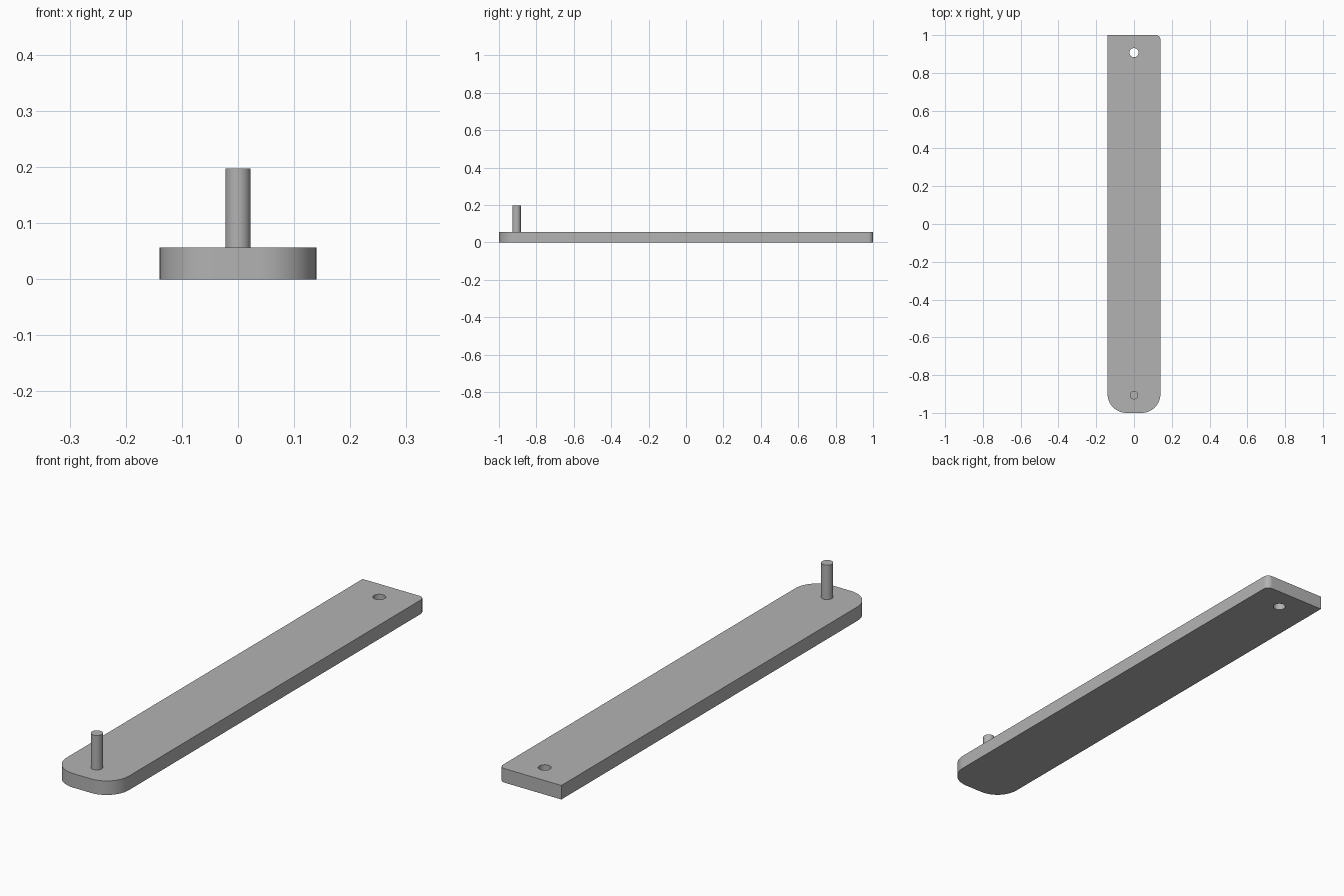
import bpy, bmesh
from math import pi, cos, sin, radians

cube = bpy.data.objects.get("Cube")
if cube:
    bpy.data.objects.remove(cube)

HALF_W, THICK = 0.14, 0.057
PEG_Y, PEG_R, PEG_TOP = -0.906, 0.0225, 0.197
HOLE_Y, HOLE_R = 0.907, 0.024

grey = bpy.data.materials.new("grey")
grey.use_nodes = True
colour = (0.45, 0.45, 0.45, 1)
grey.diffuse_color = colour
grey.node_tree.nodes["Principled BSDF"].inputs["Base Color"].default_value = colour


def finish(bm, name):
    bmesh.ops.recalc_face_normals(bm, faces=bm.faces)
    mesh = bpy.data.meshes.new(name)
    bm.to_mesh(mesh)
    bm.free()
    mesh.materials.append(grey)
    obj = bpy.data.objects.new(name, mesh)
    bpy.context.collection.objects.link(obj)
    return obj


def smooth(obj):
    bpy.ops.object.select_all(action='DESELECT')
    obj.select_set(True)
    bpy.context.view_layer.objects.active = obj
    bpy.ops.object.shade_smooth_by_angle(angle=radians(30))


def cylinder(name, y, radius, z0, z1):
    bm = bmesh.new()
    bmesh.ops.create_cone(bm, cap_ends=True, segments=48, radius1=radius,
                          radius2=radius, depth=z1 - z0)
    bmesh.ops.translate(bm, verts=bm.verts, vec=(0, y, (z0 + z1) / 2))
    return finish(bm, name)


def corner(sx, sy, radius, start, steps=12):
    """Outline points of one plate corner; a zero radius gives a sharp one."""
    if radius == 0:
        return [(sx * HALF_W, sy)]
    cx, cy = sx * (HALF_W - radius), sy * (1 - radius)
    angles = [start + pi / 2 * i / steps for i in range(steps + 1)]
    return [(cx + radius * cos(a), cy + radius * sin(a)) for a in angles]


# Arm: flat plate, round at the front, one slightly eased corner at the back
outline = (corner(-1, -1, 0.1, pi) + corner(1, -1, 0.1, 1.5 * pi)
           + corner(1, 1, 0.025, 0) + corner(-1, 1, 0, 0))
bm = bmesh.new()
base = bm.faces.new([bm.verts.new((x, y, 0)) for x, y in outline])
top = bmesh.ops.extrude_face_region(bm, geom=[base], use_keep_orig=True)["geom"]
bmesh.ops.translate(bm, vec=(0, 0, THICK),
                    verts=[g for g in top if isinstance(g, bmesh.types.BMVert)])
arm = finish(bm, "arm_plate")

# Through hole near the back end
cutter = cylinder("hole_cutter", HOLE_Y, HOLE_R, -0.05, THICK + 0.05)
cut = arm.modifiers.new("hole", 'BOOLEAN')
cut.operation, cut.solver, cut.object = 'DIFFERENCE', 'EXACT', cutter
bpy.context.view_layer.objects.active = arm
bpy.ops.object.modifier_apply(modifier=cut.name)
bpy.data.objects.remove(cutter)
smooth(arm)

# Peg standing on the front end
smooth(cylinder("peg", PEG_Y, PEG_R, THICK - 0.01, PEG_TOP))
